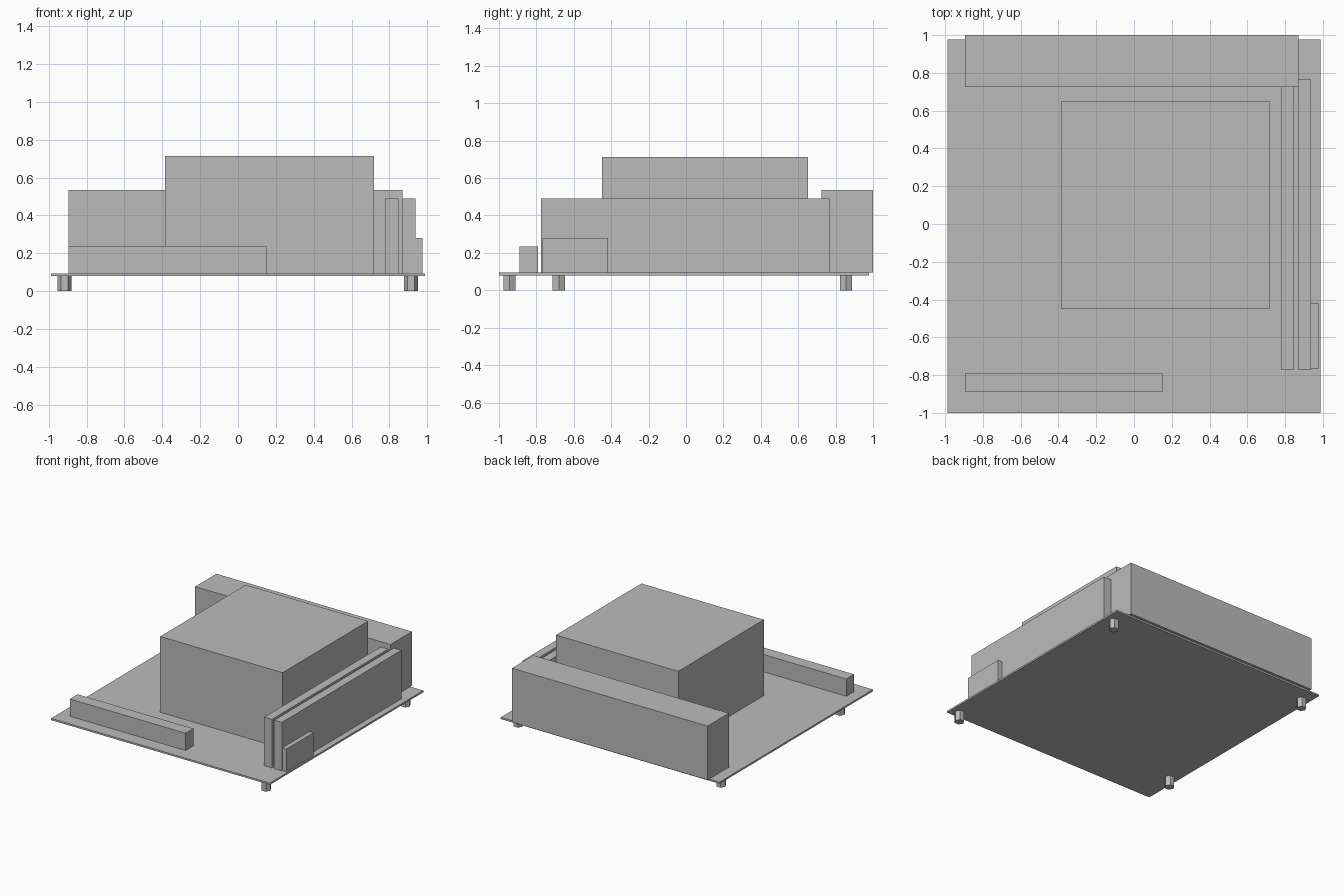
import bpy
import bmesh
from mathutils import Matrix, Vector

if "Cube" in bpy.data.objects:
    bpy.data.objects.remove(bpy.data.objects["Cube"], do_unlink=True)

BOARD_BOTTOM, BOARD_TOP = 0.08, 0.094

grey = bpy.data.materials.new("neutral_grey")
grey.use_nodes = True
grey.diffuse_color = (0.5, 0.5, 0.5, 1)
grey.node_tree.nodes["Principled BSDF"].inputs["Base Color"].default_value = (0.5, 0.5, 0.5, 1)


def finish(name, bm):
    mesh = bpy.data.meshes.new(name)
    bm.to_mesh(mesh)
    bm.free()
    mesh.materials.append(grey)
    obj = bpy.data.objects.new(name, mesh)
    bpy.context.collection.objects.link(obj)
    return obj


def block(name, x, y, top, bottom=BOARD_TOP):
    """Box given by its x range, y range and height range."""
    low = Vector((x[0], y[0], bottom))
    high = Vector((x[1], y[1], top))
    bm = bmesh.new()
    place = Matrix.Translation((low + high) / 2) @ Matrix.Diagonal((*(high - low), 1))
    bmesh.ops.create_cube(bm, size=1, matrix=place)
    return finish(name, bm)


def standoff(name, x, y):
    """Six-sided foot with corners pointing left and right."""
    bm = bmesh.new()
    bmesh.ops.create_cone(
        bm, cap_ends=True, segments=6, radius1=0.0375, radius2=0.0375, depth=BOARD_BOTTOM,
        matrix=Matrix.Translation((x, y, BOARD_BOTTOM / 2)) @ Matrix.Rotation(0.5236, 4, "Z"))
    return finish(name, bm)


# Thin base board
block("base_board", (-0.988, 0.988), (-1, 0.978), BOARD_TOP, BOARD_BOTTOM)

# Large volumes on the board
block("rear_connector_block", (-0.895, 0.87), (0.725, 1), 0.535)
block("central_cooler_block", (-0.387, 0.718), (-0.45, 0.652), 0.713)

# Upright strips along the left edge
block("inner_upright_strip", (0.778, 0.847), (-0.774, 0.725), 0.49)
block("outer_upright_strip", (0.869, 0.938), (-0.774, 0.768), 0.49)
block("side_connector", (0.938, 0.976), (-0.768, -0.418), 0.28)

# Low bar at the front
block("front_connector_bar", (-0.895, 0.15), (-0.89, -0.79), 0.235)

# Hexagonal feet
for side, x, front_y in (("right", -0.917, -0.68), ("left", 0.915, -0.943)):
    standoff(f"front_{side}_standoff", x, front_y)
    standoff(f"rear_{side}_standoff", x, 0.856)
